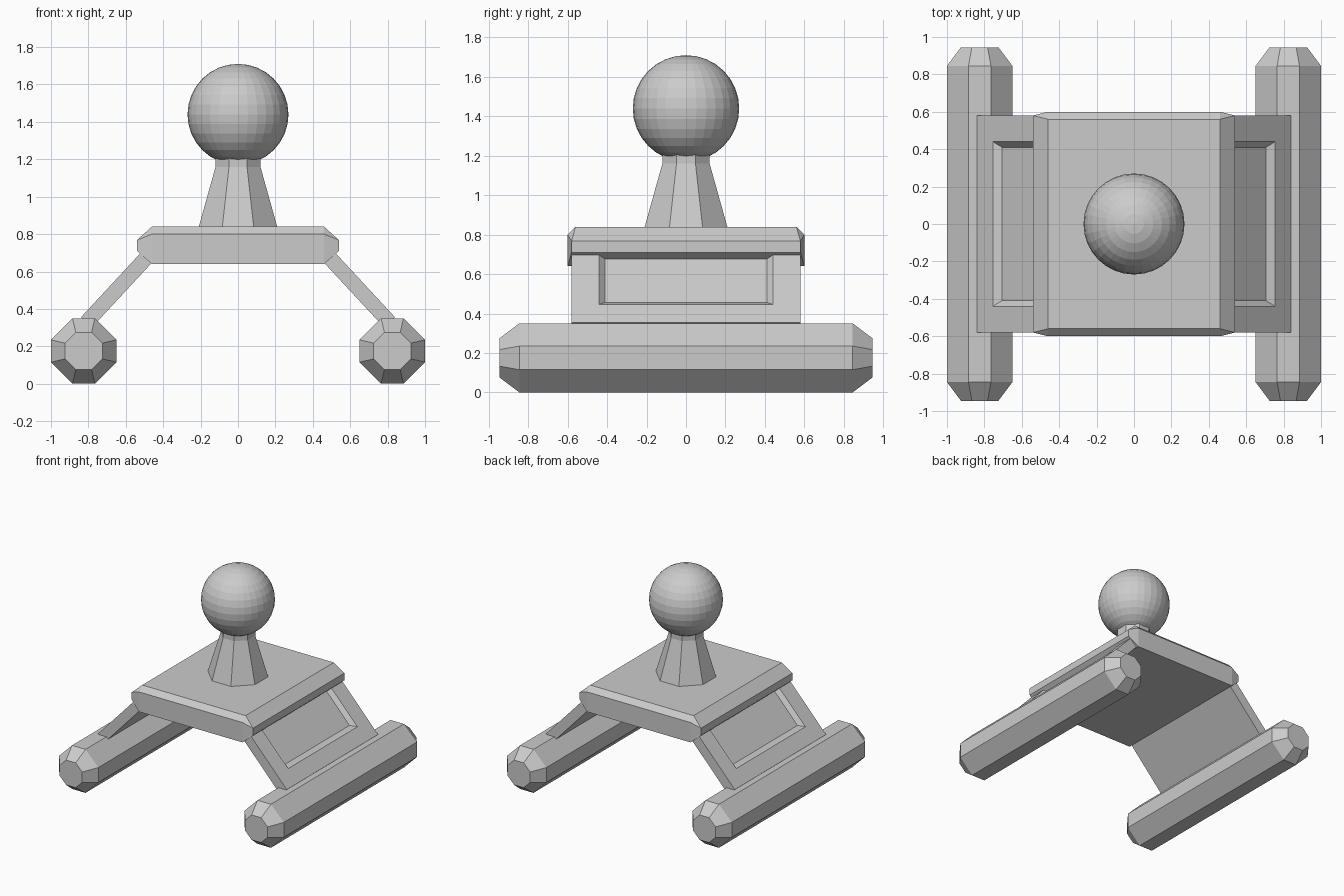
import bpy, bmesh
from mathutils import Vector

if "Cube" in bpy.data.objects:
    bpy.data.objects.remove(bpy.data.objects["Cube"])


def finish(name, bm):
    bmesh.ops.recalc_face_normals(bm, faces=bm.faces)
    mesh = bpy.data.meshes.new(name)
    bm.to_mesh(mesh)
    bm.free()
    obj = bpy.data.objects.new(name, mesh)
    bpy.context.collection.objects.link(obj)
    return obj


def loft(name, loops):
    """Join successive point loops with quads and cap both ends."""
    bm = bmesh.new()
    rings = [[bm.verts.new(p) for p in loop] for loop in loops]
    for a, b in zip(rings, rings[1:]):
        for i in range(len(a)):
            j = (i + 1) % len(a)
            bm.faces.new((a[i], a[j], b[j], b[i]))
    bm.faces.new(rings[0])
    bm.faces.new(rings[-1])
    return finish(name, bm)


def octagon(half, flat):
    return [(half, -flat), (half, flat), (flat, half), (-flat, half),
            (-half, flat), (-half, -flat), (-flat, -half), (flat, -half)]


# Skids: octagonal bars with tapered ends
def skid(name, side):
    stations = [(-0.945, 0.10, 0.042), (-0.845, 0.175, 0.06),
                (0.845, 0.175, 0.06), (0.945, 0.10, 0.042)]
    loft(name, [[(side * 0.825 + u, y, 0.175 + v) for u, v in octagon(h, f)]
                for y, h, f in stations])


# Sloped leg plates: slab with a bevelled recess in the outer face
def leg_plate(name, side):
    def loop(z_low, z_high, half_y, depth):
        pts = []
        for z, y in ((z_low, -half_y), (z_low, half_y), (z_high, half_y), (z_high, -half_y)):
            x = 0.52 + (0.70 - z) * 0.9275
            pts.append((side * (x - 0.733 * depth), y, z - 0.68 * depth))
        return pts
    loft(name, [loop(0.355, 0.77, 0.58, 0.08),
                loop(0.355, 0.77, 0.58, 0.0),
                loop(0.447, 0.73, 0.44, 0.0),
                loop(0.477, 0.70, 0.41, 0.03)])


for label, side in (("left", -1), ("right", 1)):
    skid(label + "_skid", side)
    leg_plate(label + "_leg_plate", side)

# Platform: hull of its chamfered corners, mirrored in x and y
bm = bmesh.new()
corner = [(0.46, 0.56, 0.84), (0.46, 0.60, 0.80), (0.54, 0.58, 0.768),
          (0.54, 0.58, 0.71), (0.46, 0.60, 0.64)]
for sx in (-1, 1):
    for sy in (-1, 1):
        for x, y, z in corner:
            bm.verts.new((sx * x, sy * y, z))
bmesh.ops.convex_hull(bm, input=bm.verts)
bmesh.ops.dissolve_limit(bm, angle_limit=0.02, verts=bm.verts, edges=bm.edges)
finish("platform", bm)

# Post: tapered octagon with a short straight neck
loft("post", [[(u, v, z) for u, v in octagon(h, h * 0.4)]
              for z, h in ((0.82, 0.215), (1.16, 0.12), (1.26, 0.12))])

# Ball on top of the post
bm = bmesh.new()
bmesh.ops.create_uvsphere(bm, u_segments=32, v_segments=16, radius=0.27)
bmesh.ops.translate(bm, verts=bm.verts, vec=Vector((0, 0, 1.44)))
finish("ball", bm)
